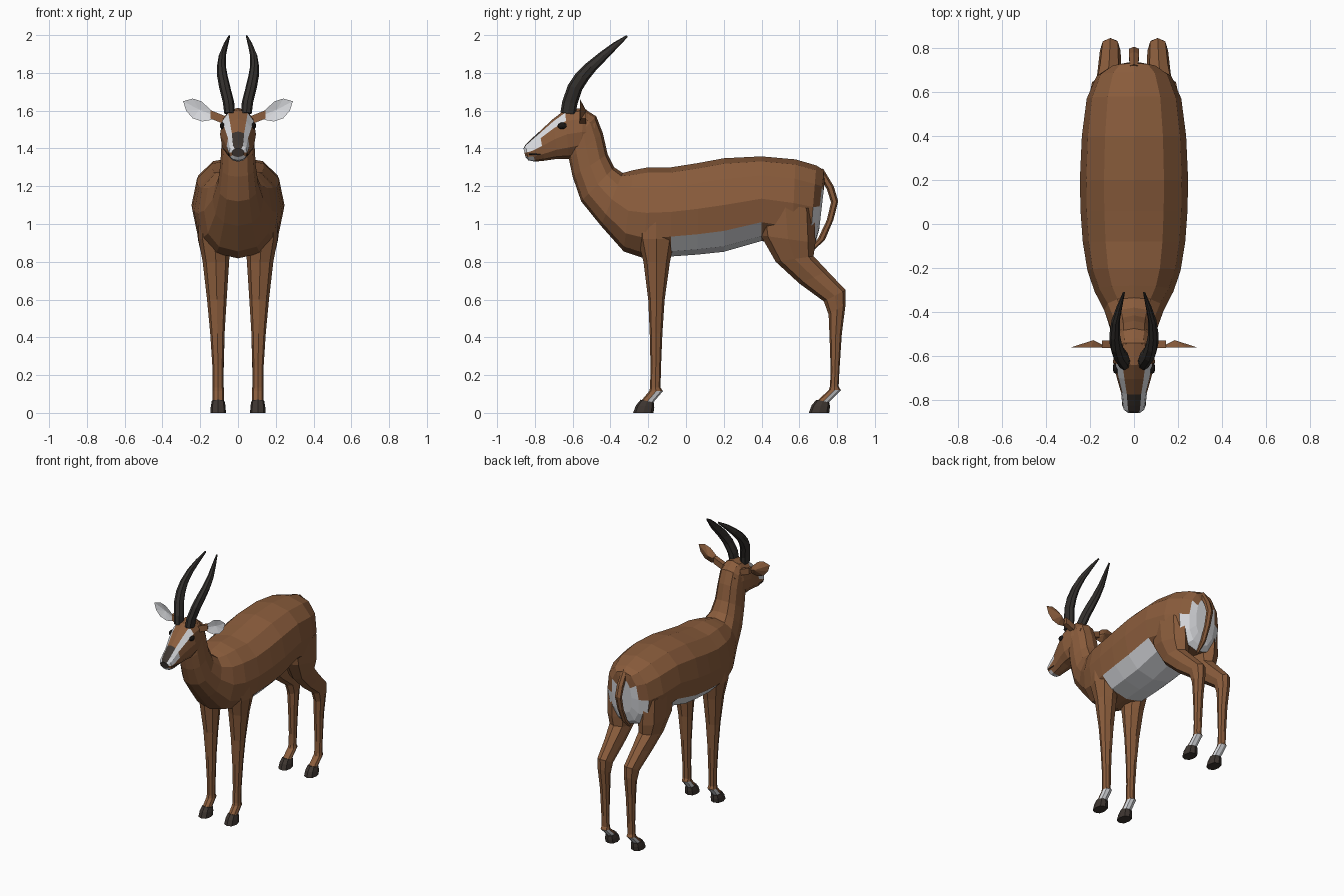
import bpy, bmesh, math


def material(name, rgb):
    m = bpy.data.materials.new(name)
    m.diffuse_color = (*rgb, 1)
    return m


BROWN = material("brown_coat", (0.255, 0.108, 0.045))
WHITE = material("white_fur", (0.72, 0.73, 0.76))
DARK = material("dark_hoof", (0.047, 0.036, 0.03))
HORN = material("horn_black", (0.034, 0.03, 0.027))
EYE = material("eye_black", (0.01, 0.008, 0.007))


def finish(name, bm, mats, mirror=False):
    bmesh.ops.recalc_face_normals(bm, faces=bm.faces)
    me = bpy.data.meshes.new(name)
    bm.to_mesh(me)
    bm.free()
    for m in mats:
        me.materials.append(m)
    ob = bpy.data.objects.new(name, me)
    bpy.context.collection.objects.link(ob)
    if mirror:
        ob.modifiers.new("mirror", "MIRROR").use_mirror_merge = False
    return ob


def loft(name, rings, n, mats, power=1.0, rule=None, mirror=False):
    """Each ring spans two profile points: (y0, z0, y1, z1, centre x, half width).
    Sector 0 starts at the first point, sector n/2 at the second."""
    bm = bmesh.new()
    loops = []
    sp = lambda v: math.copysign(abs(v) ** power, v) if abs(v) > 1e-6 else 0.0
    for y0, z0, y1, z1, x, w in rings:
        loop = []
        for j in range(n):
            a = 2 * math.pi * j / n
            t = (1 - sp(math.cos(a))) / 2
            loop.append(bm.verts.new((x + w * sp(math.sin(a)), y0 + (y1 - y0) * t, z0 + (z1 - z0) * t)))
        loops.append(loop)
    for i in range(len(loops) - 1):
        for j in range(n):
            k = (j + 1) % n
            f = bm.faces.new((loops[i][j], loops[i][k], loops[i + 1][k], loops[i + 1][j]))
            if rule:
                f.material_index = rule(i, min(j, n - 1 - j))
    for i, loop in ((-1, loops[0]), (len(loops), loops[-1])):
        f = bm.faces.new(loop)
        if rule:
            f.material_index = rule(i, -1)
    return finish(name, bm, mats, mirror)


# Torso and neck: bottom point, top point, half width, from rump to nape
body = [
    (0.705, 0.97, 0.735, 1.23, 0, 0.06),
    (0.685, 0.90, 0.73, 1.285, 0, 0.11),
    (0.655, 0.87, 0.69, 1.31, 0, 0.17),
    (0.56, 0.88, 0.58, 1.342, 0, 0.215),
    (0.40, 0.91, 0.40, 1.358, 0, 0.237),
    (0.20, 0.853, 0.20, 1.348, 0, 0.246),
    (0.06, 0.838, 0.06, 1.322, 0, 0.243),
    (-0.08, 0.828, -0.08, 1.30, 0, 0.233),
    (-0.22, 0.818, -0.20, 1.30, 0, 0.212),
    (-0.33, 0.855, -0.28, 1.285, 0, 0.18),
    (-0.45, 0.99, -0.335, 1.27, 0, 0.135),
    (-0.555, 1.12, -0.38, 1.30, 0, 0.108),
    (-0.60, 1.25, -0.415, 1.37, 0, 0.094),
    (-0.62, 1.345, -0.44, 1.48, 0, 0.088),
    (-0.62, 1.42, -0.475, 1.57, 0, 0.085),
    (-0.62, 1.50, -0.54, 1.61, 0, 0.07),
]


def body_colour(i, j):
    if i == -1:
        return 1                                  # rump patch
    if i <= 1 and 0 <= j <= 3 - i:
        return 1
    return 1 if 4 <= i <= 6 and 0 <= j <= 1 else 0  # belly


loft("torso_and_neck", body, 12, [BROWN, WHITE], 0.85, body_colour)

# Head with pale cheek stripes, pale chin and dark nose
head = [
    (-0.50, 1.40, -0.475, 1.56, 0, 0.07),
    (-0.56, 1.36, -0.54, 1.615, 0, 0.09),
    (-0.62, 1.345, -0.64, 1.605, 0, 0.095),
    (-0.68, 1.345, -0.705, 1.555, 0, 0.08),
    (-0.75, 1.335, -0.775, 1.49, 0, 0.06),
    (-0.80, 1.33, -0.825, 1.445, 0, 0.053),
    (-0.835, 1.337, -0.85, 1.42, 0, 0.048),
    (-0.85, 1.355, -0.86, 1.40, 0, 0.032),
]


def head_colour(i, j):
    if i == len(head) or (j == 5 and i >= 4):
        return 2
    if (j == 4 and i >= 2) or (j == 3 and i >= 4) or (j >= 0 and i >= 5 and j != 2):
        return 1
    return 0


loft("head", head, 12, [BROWN, WHITE, DARK], 0.88, head_colour)

# Mouth lines
loft("mouth", [(-0.77, 1.365, -0.77, 1.372, 0.052, 0.006),
               (-0.83, 1.366, -0.83, 1.373, 0.047, 0.006)], 4, [DARK], mirror=True)

# Eyes
bm = bmesh.new()
bmesh.ops.create_icosphere(bm, subdivisions=2, radius=1)
for v in bm.verts:
    v.co = (0.083 + 0.014 * v.co.x, -0.655 + 0.026 * v.co.y, 1.52 + 0.018 * v.co.z)
finish("eyes", bm, [EYE], True)

# Horns: front point, back point, centre x, half width
loft("horns", [
    (-0.665, 1.59, -0.585, 1.58, 0.045, 0.028),
    (-0.655, 1.65, -0.575, 1.635, 0.05, 0.030),
    (-0.625, 1.735, -0.55, 1.71, 0.07, 0.030),
    (-0.585, 1.795, -0.515, 1.765, 0.082, 0.028),
    (-0.53, 1.85, -0.475, 1.815, 0.088, 0.024),
    (-0.455, 1.91, -0.42, 1.872, 0.083, 0.019),
    (-0.385, 1.96, -0.365, 1.93, 0.066, 0.013),
    (-0.315, 2.0, -0.308, 1.99, 0.046, 0.005),
], 8, [HORN], mirror=True)

# Ears: leaf outline, pale cupped front, brown back
outline = [(0.115, 1.57), (0.145, 1.55), (0.19, 1.543), (0.24, 1.56), (0.275, 1.60),
           (0.29, 1.65), (0.24, 1.664), (0.195, 1.65), (0.15, 1.61)]
bm = bmesh.new()
rim = [bm.verts.new((x, -0.562, z)) for x, z in outline]
front = bm.verts.new((0.205, -0.55, 1.605))
back = bm.verts.new((0.185, -0.528, 1.598))
for a, b in zip(rim, rim[1:] + rim[:1]):
    bm.faces.new((a, b, front)).material_index = 1
    bm.faces.new((b, a, back))
finish("ears", bm, [BROWN, WHITE], True)

# Ear roots
bm = bmesh.new()
bmesh.ops.create_cube(bm, size=1)
for v in bm.verts:
    s = v.co.x + 0.5
    v.co = (0.07 + 0.075 * s, -0.547 + v.co.y * 0.035, 1.55 + 0.03 * s + v.co.z * 0.045)
finish("ear_roots", bm, [BROWN], True)

# Legs: front point, back point, centre x, half width, with pale patch behind the pastern
front_leg = [
    (-0.27, 1.06, -0.05, 1.06, 0.13, 0.08),
    (-0.255, 0.92, -0.06, 0.92, 0.125, 0.085),
    (-0.225, 0.80, -0.085, 0.80, 0.117, 0.07),
    (-0.20, 0.60, -0.113, 0.60, 0.112, 0.052),
    (-0.192, 0.42, -0.125, 0.42, 0.109, 0.038),
    (-0.188, 0.25, -0.132, 0.25, 0.106, 0.030),
    (-0.190, 0.135, -0.135, 0.135, 0.105, 0.029),
    (-0.195, 0.115, -0.122, 0.115, 0.105, 0.031),
    (-0.245, 0.055, -0.178, 0.05, 0.105, 0.031),
]
hind_leg = [
    (0.37, 1.12, 0.68, 1.08, 0.13, 0.085),
    (0.395, 0.94, 0.685, 0.90, 0.125, 0.088),
    (0.475, 0.80, 0.675, 0.83, 0.118, 0.07),
    (0.60, 0.685, 0.75, 0.75, 0.112, 0.056),
    (0.73, 0.59, 0.845, 0.65, 0.108, 0.047),
    (0.755, 0.52, 0.845, 0.575, 0.107, 0.041),
    (0.76, 0.40, 0.825, 0.42, 0.105, 0.034),
    (0.766, 0.22, 0.812, 0.22, 0.105, 0.029),
    (0.762, 0.14, 0.808, 0.14, 0.105, 0.029),
    (0.755, 0.12, 0.82, 0.12, 0.105, 0.031),
    (0.685, 0.055, 0.75, 0.05, 0.105, 0.031),
]
for name, leg in (("front", front_leg), ("hind", hind_leg)):
    pastern = len(leg) - 2
    loft(name + "_legs", leg, 8, [BROWN, WHITE], 0.9,
         lambda i, j: 1 if i == pastern and j >= 2 else 0, True)
    y = leg[-1][0]
    loft(name + "_hooves", [
        (y + 0.005, 0.07, y + 0.075, 0.055, 0.105, 0.034),
        (y - 0.02, 0.04, y + 0.077, 0.03, 0.105, 0.039),
        (y - 0.035, 0, y + 0.073, 0, 0.105, 0.041),
    ], 8, [DARK], 0.8, mirror=True)

# Tail
loft("tail", [
    (0.70, 1.265, 0.725, 1.295, 0, 0.022),
    (0.745, 1.185, 0.782, 1.20, 0, 0.026),
    (0.768, 1.115, 0.806, 1.12, 0, 0.025),
    (0.745, 1.02, 0.78, 1.02, 0, 0.022),
    (0.70, 0.925, 0.735, 0.915, 0, 0.018),
    (0.65, 0.865, 0.665, 0.85, 0, 0.008),
], 6, [BROWN])
